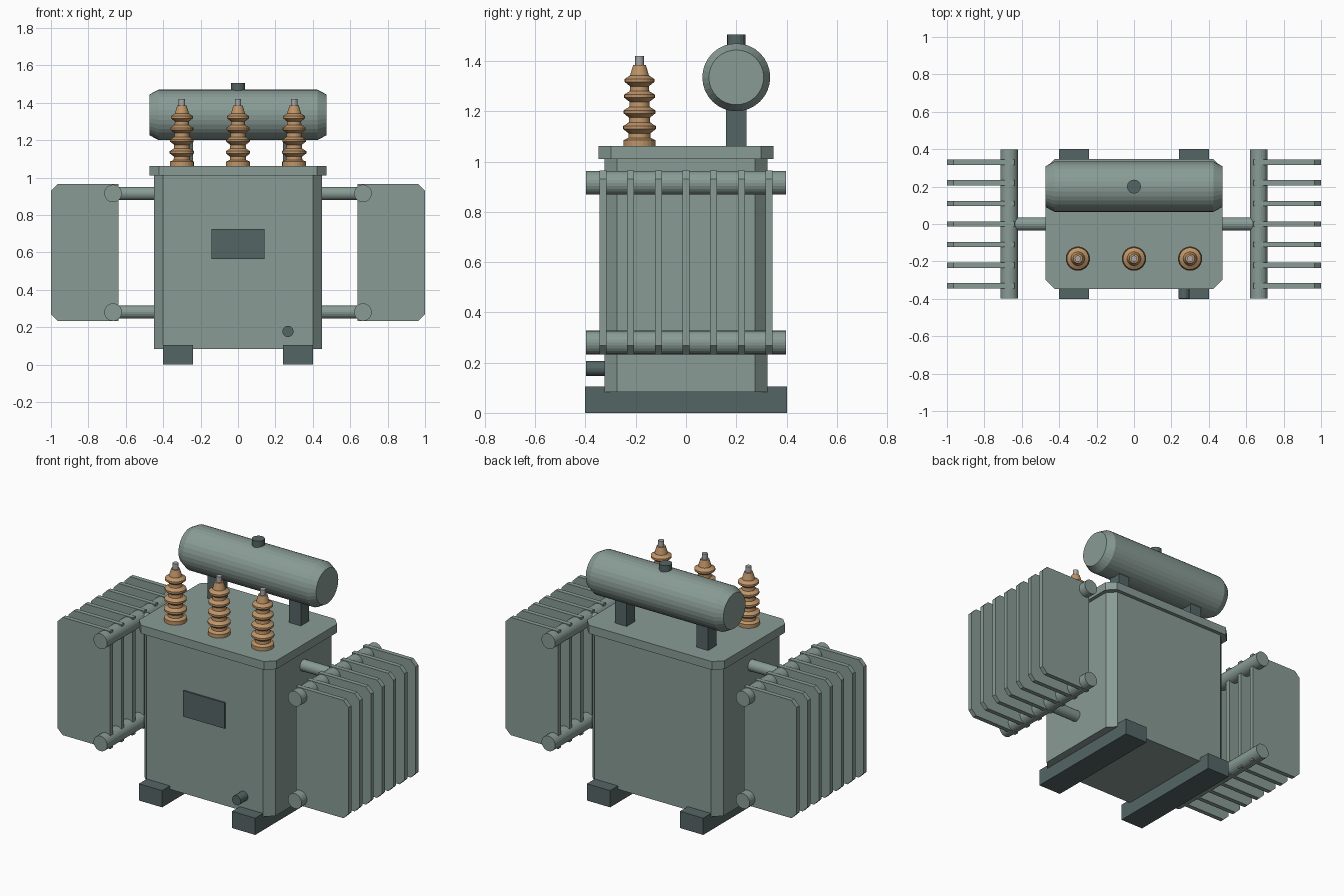
import bpy, bmesh
from math import pi, cos, sin
from mathutils import Matrix

if "Cube" in bpy.data.objects:
    bpy.data.objects.remove(bpy.data.objects["Cube"])


def material(name, rgb):
    m = bpy.data.materials.new(name)
    m.diffuse_color = (*rgb, 1)
    m.use_nodes = True
    m.node_tree.nodes["Principled BSDF"].inputs["Base Color"].default_value = m.diffuse_color
    return m


GREEN = material("grey_green_paint", (0.25, 0.33, 0.30))
DARK = material("dark_slate", (0.09, 0.13, 0.13))
TAN = material("brown_ceramic", (0.52, 0.30, 0.14))
STEEL = material("terminal_metal", (0.40, 0.40, 0.40))


def finish(name, bm, mat):
    bmesh.ops.recalc_face_normals(bm, faces=bm.faces)
    me = bpy.data.meshes.new(name)
    bm.to_mesh(me)
    bm.free()
    me.materials.append(mat)
    ob = bpy.data.objects.new(name, me)
    bpy.context.collection.objects.link(ob)
    return ob


def box(name, lo, hi, mat):
    bm = bmesh.new()
    bmesh.ops.create_cube(bm, size=1)
    for v in bm.verts:
        v.co = [(a + b) / 2 + c * (b - a) for a, b, c in zip(lo, hi, v.co)]
    return finish(name, bm, mat)


def prism(name, outline, lo, hi, mat, place=lambda a, b, h: (a, b, h)):
    """Extrude a 2D outline from lo to hi along the third axis of place()."""
    bm = bmesh.new()
    ends = [[bm.verts.new(place(a, b, h)) for a, b in outline] for h in (lo, hi)]
    n = len(outline)
    for ring in ends:
        bm.faces.new(ring)
    for i in range(n):
        j = (i + 1) % n
        bm.faces.new((ends[0][i], ends[0][j], ends[1][j], ends[1][i]))
    return finish(name, bm, mat)


def lathe(name, profile, loc, mat, axis='Z', sides=24):
    """Revolve (radius, height) points about an axis, with capped ends."""
    bm = bmesh.new()
    rings = [[bm.verts.new((r * cos(2 * pi * i / sides), r * sin(2 * pi * i / sides), h))
              for i in range(sides)] for r, h in profile]
    for a, b in zip(rings, rings[1:]):
        for i in range(sides):
            j = (i + 1) % sides
            bm.faces.new((a[i], a[j], b[j], b[i]))
    bm.faces.new(rings[0])
    bm.faces.new(rings[-1])
    turn = {'X': Matrix.Rotation(pi / 2, 4, 'Y'), 'Y': Matrix.Rotation(-pi / 2, 4, 'X'),
            'Z': Matrix.Identity(4)}[axis]
    bmesh.ops.transform(bm, matrix=Matrix.Translation(loc) @ turn, verts=bm.verts)
    return finish(name, bm, mat)


def octagon(x, y, c):
    return [(x - c, -y), (x, c - y), (x, y - c), (x - c, y),
            (c - x, y), (-x, y - c), (-x, c - y), (c - x, -y)]


# Tank and lid with chamfered corners
prism("tank", octagon(0.45, 0.325, 0.05), 0.083, 1.01, GREEN)
prism("lid", octagon(0.473, 0.348, 0.05), 1.01, 1.062, GREEN)

# Nameplate and drain valve
box("blank_plate", (-0.143, -0.335, 0.565), (0.143, -0.32, 0.725), DARK)
lathe("drain_valve", [(0.03, -0.397), (0.03, -0.3)], (0.267, 0, 0.177), DARK, 'Y', 16)

# Conservator drum and filler cap
lathe("conservator", [(0.109, -0.473), (0.135, -0.425), (0.135, 0.425), (0.109, 0.473)],
      (0, 0.2, 1.335), GREEN, 'X', 32)
lathe("filler_cap", [(0.037, 1.45), (0.037, 1.505)], (0, 0.2, 0), DARK, 'Z', 16)

# Radiators, skids and drum supports on both sides
C = 0.035
FIN = [(0.638, 0.233), (1 - C, 0.233), (1, 0.233 + C),
       (1, 0.965 - C), (1 - C, 0.965), (0.638, 0.965)]
for s, side in ((-1, "left"), (1, "right")):
    box("skid_" + side, (s * 0.32 - 0.08, -0.402, 0), (s * 0.32 + 0.08, 0.402, 0.104), DARK)
    box("drum_support_" + side, (s * 0.28 - 0.04, 0.16, 1.05),
        (s * 0.28 + 0.04, 0.24, 1.26), DARK)
    for z, level in ((0.28, "lower"), (0.915, "upper")):
        lathe(f"header_pipe_{level}_{side}", [(0.047, -0.397), (0.047, 0.397)],
              (s * 0.668, 0, z), GREEN, 'Y', 24)
        lathe(f"feed_pipe_{level}_{side}", [(0.035, -0.125), (0.035, 0.125)],
              (s * 0.545, 0, z), GREEN, 'X', 20)
    for i in range(7):
        y = (i - 3) * 0.11
        prism(f"radiator_fin_{side}_{i + 1}", FIN, y - 0.014, y + 0.014, GREEN,
              lambda a, b, h: (s * a, h, b))

# Bushings: ceramic sheds tapering to a metal terminal
sheds = [(0.064, 1.055), (0.064, 1.085), (0.044, 1.094)]
for i in range(4):
    z, r, neck = 1.137 + i * 0.0625, 0.065 - i * 0.002, 0.043 - i * 0.002
    sheds += [(neck, z - 0.025), (r, z - 0.008), (r, z + 0.004), (neck, z + 0.018)]
sheds += [(0.036, 1.348), (0.025, 1.385)]
for x in (-0.3, 0, 0.3):
    ob = lathe("bushing", sheds, (x, -0.185, 0), TAN, 'Z', 24)
    lathe("terminal", [(0.017, 1.37), (0.017, 1.42)], (x, -0.185, 0), STEEL, 'Z', 12)
